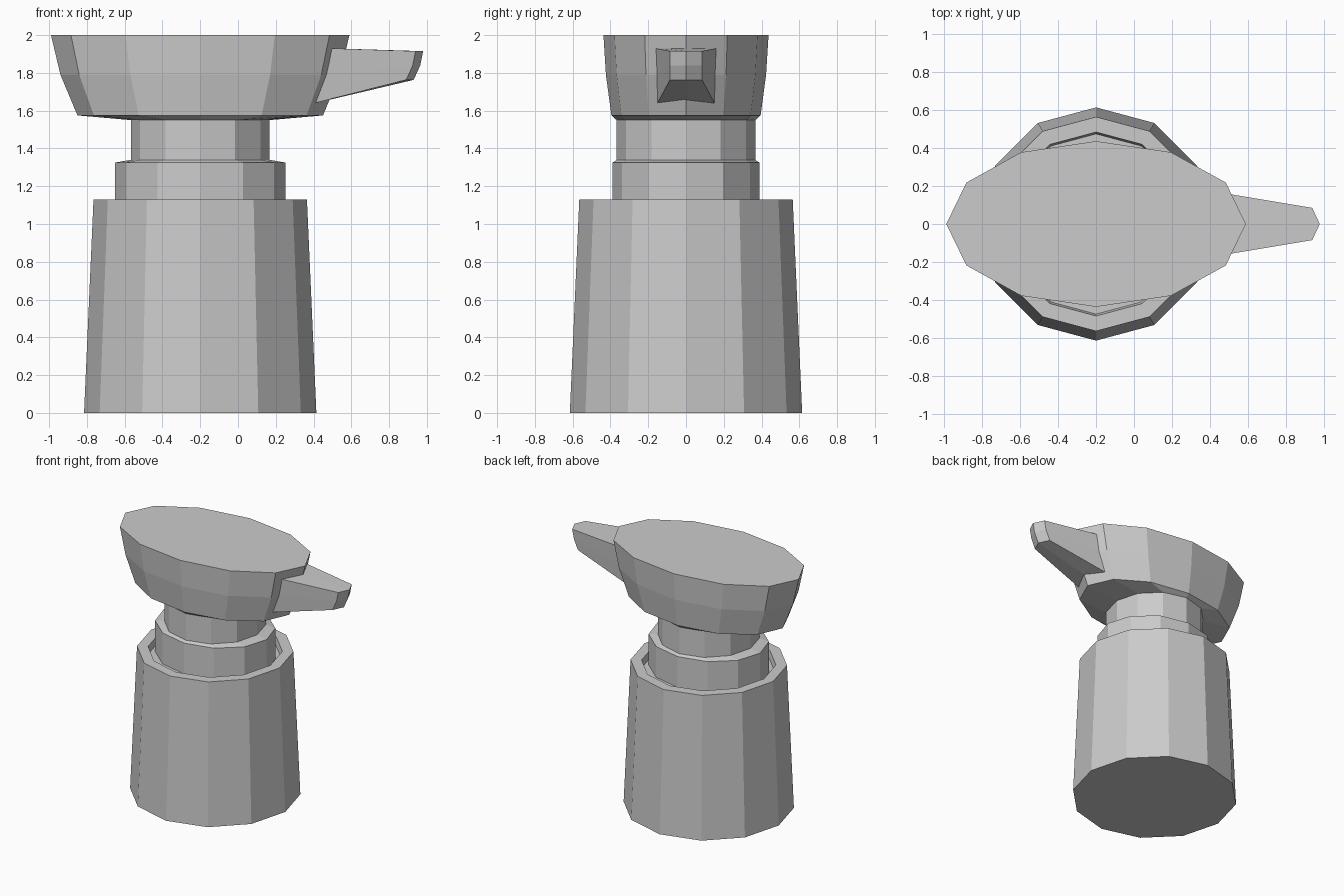
import bpy, bmesh
from math import cos, sin, pi

SIDES = 12
AXIS_X = -0.2

cube = bpy.data.objects.get("Cube")
if cube:
    bpy.data.objects.remove(cube)

grey = bpy.data.materials.new("light grey")
grey.use_nodes = True
grey.diffuse_color = (0.6, 0.6, 0.6, 1)
grey.node_tree.nodes["Principled BSDF"].inputs["Base Color"].default_value = (0.6, 0.6, 0.6, 1)


def loft(name, loops):
    """Skin a stack of point loops and close both ends."""
    bm = bmesh.new()
    rings = [[bm.verts.new(p) for p in loop] for loop in loops]
    for a, b in zip(rings, rings[1:]):
        for i in range(len(a)):
            j = (i + 1) % len(a)
            bm.faces.new((a[i], a[j], b[j], b[i]))
    bm.faces.new(rings[0][::-1])
    bm.faces.new(rings[-1])
    bmesh.ops.recalc_face_normals(bm, faces=bm.faces)
    mesh = bpy.data.meshes.new(name)
    bm.to_mesh(mesh)
    bm.free()
    mesh.materials.append(grey)
    obj = bpy.data.objects.new(name, mesh)
    bpy.context.collection.objects.link(obj)
    return obj


def oval(rx, ry, z):
    angles = [2 * pi * i / SIDES for i in range(SIDES)]
    return [(AXIS_X + rx * cos(a), ry * sin(a), z) for a in angles]


def turned(name, profile):
    return loft(name, [oval(*ring) for ring in profile])


# Tapered container with a raised rim around a shallow recess
turned("container", [(0.615, 0.615, 0), (0.565, 0.565, 1.13),
                     (0.485, 0.485, 1.13), (0.475, 0.475, 1.08)])

# Oval collar with a sloped shoulder
turned("collar", [(0.452, 0.39, 1.07), (0.452, 0.39, 1.325), (0.365, 0.365, 1.34)])

# Round neck
turned("neck", [(0.367, 0.367, 1.3), (0.367, 0.367, 1.56)])

# Flared pump head
turned("pump_head", [(0.367, 0.367, 1.55), (0.65, 0.395, 1.575),
                     (0.74, 0.424, 1.79), (0.79, 0.437, 2)])


# Tapered spout with a pointed, undercut tip
def spout_loop(top, middle, bottom, point):
    """Each level is (x, half width, z); point pushes the centre line out."""
    (tx, ty, tz), (mx, my, mz), (bx, by, bz) = top, middle, bottom
    return [(tx, -ty, tz), (tx + point, 0, tz), (tx, ty, tz), (mx, my, mz),
            (bx, by, bz), (bx + point, 0, bz), (bx, -by, bz), (mx, -my, mz)]


spout = loft("spout", [
    spout_loop((0.4, 0.175, 1.933), (0.38, 0.167, 1.78), (0.35, 0.159, 1.626), 0),
    spout_loop((0.94, 0.085, 1.915), (0.925, 0.085, 1.84), (0.89, 0.085, 1.763), 0.04)])

# Ridge down the middle of the spout tip
bm = bmesh.new()
bm.from_mesh(spout.data)
tip = max(bm.faces, key=lambda f: f.calc_center_median().x)
ridge = bmesh.ops.poke(bm, faces=[tip])["verts"][0]
ridge.co = (0.965, 0, 1.84)
bm.to_mesh(spout.data)
bm.free()
